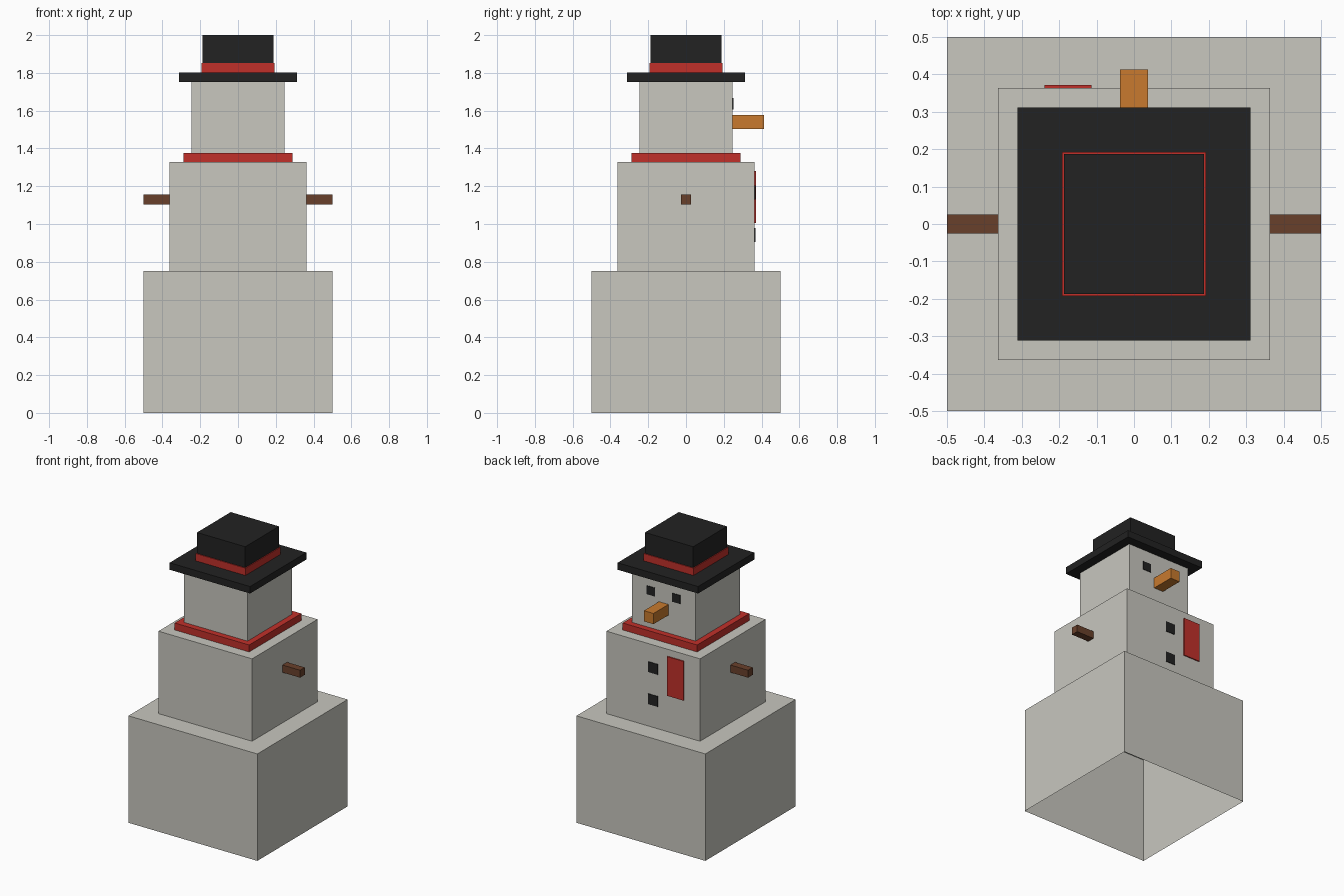
import bpy, bmesh

if "Cube" in bpy.data.objects:
    bpy.data.objects.remove(bpy.data.objects["Cube"])


def material(name, rgb):
    """Flat colour from 0-255 sRGB values."""
    def lin(c):
        c /= 255
        return c / 12.92 if c <= 0.04045 else ((c + 0.055) / 1.055) ** 2.4
    m = bpy.data.materials.new(name)
    m.diffuse_color = (*[lin(c) for c in rgb], 1)
    m.use_nodes = True
    m.node_tree.nodes["Principled BSDF"].inputs["Base Color"].default_value = m.diffuse_color
    return m


SNOW = material("snow", (200, 199, 191))
BLACK = material("black", (34, 34, 34))
RED = material("red", (193, 48, 42))
WOOD = material("wood", (105, 64, 43))
CARROT = material("carrot", (200, 122, 46))


def box(name, mat, x, y, z, open_side=None):
    """Box between the (min, max) ranges; open_side drops the face with that normal."""
    bm = bmesh.new()
    bmesh.ops.create_cube(bm, size=1)
    for v in bm.verts:
        v.co = [r[0] if c < 0 else r[1] for c, r in zip(v.co, (x, y, z))]
    bm.normal_update()
    if open_side:
        gone = [f for f in bm.faces if f.normal.dot(open_side) > 0.9]
        bmesh.ops.delete(bm, geom=gone, context='FACES')
    mesh = bpy.data.meshes.new(name)
    bm.to_mesh(mesh)
    bm.free()
    mesh.materials.append(mat)
    obj = bpy.data.objects.new(name, mesh)
    bpy.context.collection.objects.link(obj)
    return obj


# Stacked square tiers: name, material, half width, bottom, top
DOWN = (0, 0, -1)
for name, mat, h, z0, z1 in [
    ("base_block", SNOW, 0.5, 0, 0.75),
    ("body_block", SNOW, 0.363, 0.75, 1.328),
    ("scarf", RED, 0.289, 1.328, 1.377),
    ("head_block", SNOW, 0.247, 1.377, 1.753),
    ("hat_brim", BLACK, 0.312, 1.753, 1.802),
    ("hat_band", RED, 0.193, 1.802, 1.853),
    ("hat_crown", BLACK, 0.187, 1.853, 2.0),
]:
    box(name, mat, (-h, h), (-h, h), (z0, z1), None if name == "hat_brim" else DOWN)

# Stick arms and eyes, one on each side
for side, s in (("left", -1), ("right", 1)):
    box(side + "_arm", WOOD, sorted((s * 0.363, s * 0.5)), (-0.026, 0.026),
        (1.104, 1.156), (-s, 0, 0))
    box(side + "_eye", BLACK, sorted((s * 0.066, s * 0.13)), (0.247, 0.251),
        (1.607, 1.667), (0, -1, 0))

# Nose, buttons and hanging scarf end on the +y side
box("nose", CARROT, (-0.037, 0.037), (0.247, 0.413), (1.503, 1.578), (0, -1, 0))
for i, z in enumerate((0.905, 1.13)):
    box(f"button_{i + 1}", BLACK, (-0.037, 0.037), (0.363, 0.367), (z, z + 0.073), (0, -1, 0))
box("scarf_end", RED, (-0.239, -0.113), (0.363, 0.371), (1.005, 1.28), (0, -1, 0))
